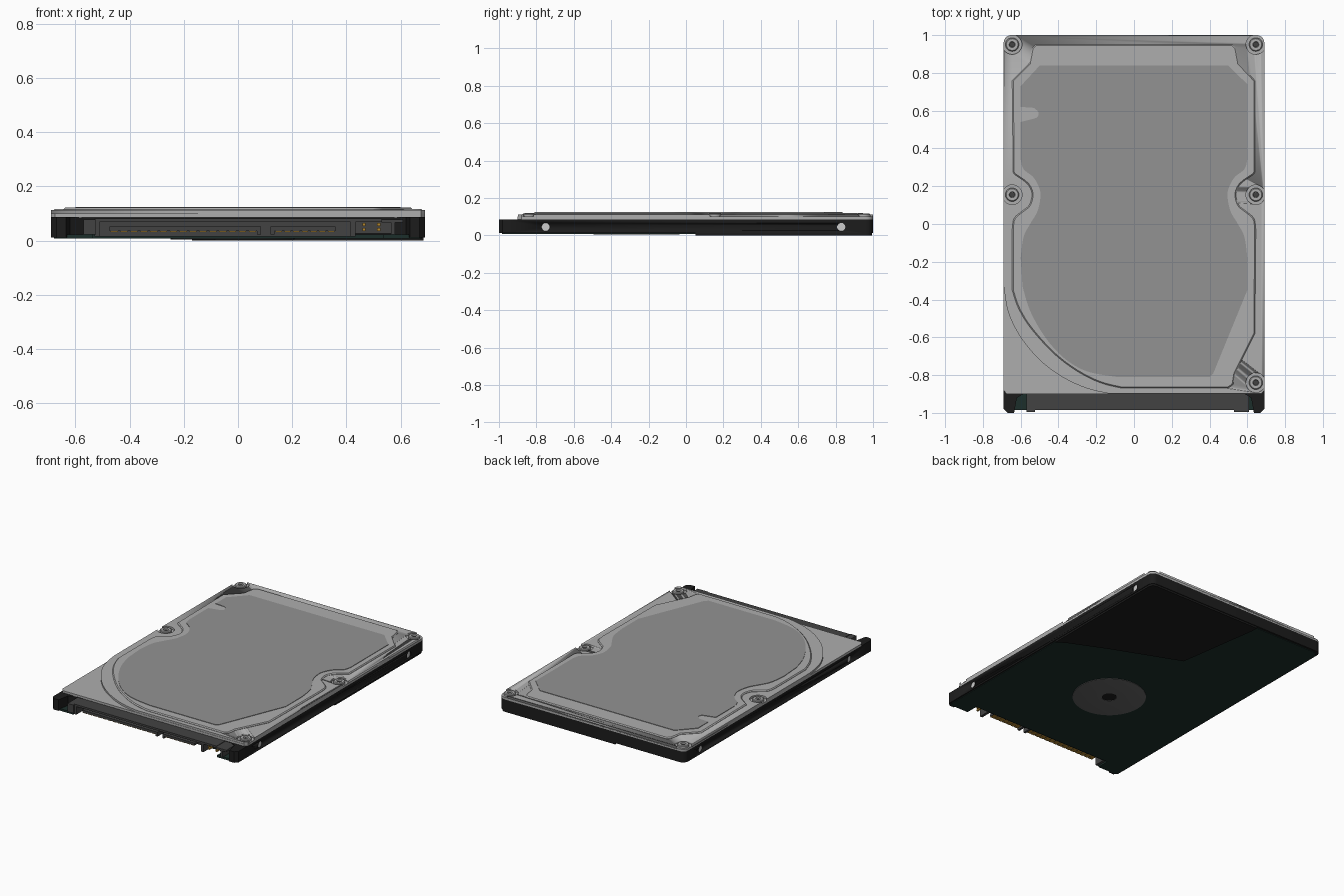
import bpy, bmesh, math
from mathutils import Vector

if "Cube" in bpy.data.objects:
    bpy.data.objects.remove(bpy.data.objects["Cube"])


def material(name, r, g, b):
    m = bpy.data.materials.new(name)
    m.diffuse_color = (r, g, b, 1)
    m.use_nodes = True
    m.node_tree.nodes["Principled BSDF"].inputs["Base Color"].default_value = m.diffuse_color
    return m


BLACK = material("black_casting", 0.012, 0.012, 0.012)
GREEN = material("board_green", 0.012, 0.028, 0.024)
PLASTIC = material("dark_plastic", 0.055, 0.055, 0.055)
STEEL = material("steel", 0.42, 0.42, 0.42)
LABEL = material("label_grey", 0.29, 0.29, 0.29)
MOTOR = material("motor_grey", 0.13, 0.13, 0.13)
LIGHT = material("bright_metal", 0.7, 0.7, 0.7)
GOLD = material("gold", 0.45, 0.24, 0.03)


def finish(name, bm, mat):
    bmesh.ops.recalc_face_normals(bm, faces=bm.faces)
    me = bpy.data.meshes.new(name)
    bm.to_mesh(me)
    bm.free()
    ob = bpy.data.objects.new(name, me)
    bpy.context.collection.objects.link(ob)
    if mat:
        me.materials.append(mat)
    bpy.ops.object.select_all(action='DESELECT')
    ob.select_set(True)
    bpy.context.view_layer.objects.active = ob
    bpy.ops.object.shade_smooth_by_angle(angle=math.radians(30))
    return ob


def prism(name, pts, z0, z1, mat, bevel=0):
    bm = bmesh.new()
    face = bm.faces.new([bm.verts.new((x, y, z0)) for x, y in pts])
    top = bmesh.ops.extrude_face_region(bm, geom=[face])["geom"]
    bmesh.ops.translate(bm, vec=(0, 0, z1 - z0),
                        verts=[v for v in top if isinstance(v, bmesh.types.BMVert)])
    ob = finish(name, bm, mat)
    if bevel:
        b = ob.modifiers.new("edge", 'BEVEL')
        b.width, b.segments, b.limit_method = bevel, 1, 'ANGLE'
        b.angle_limit = math.radians(50)
    return ob


def box(name, x0, x1, y0, y1, z0, z1, mat):
    return prism(name, [(x0, y0), (x1, y0), (x1, y1), (x0, y1)], z0, z1, mat)


def lathe(name, profile, cx, cy, mat, seg=32):
    bm = bmesh.new()
    rings = [[bm.verts.new((cx + r * math.cos(math.tau * i / seg),
                            cy + r * math.sin(math.tau * i / seg), z)) for i in range(seg)]
             for r, z in profile]
    for a, b in zip(rings, rings[1:]):
        for i in range(seg):
            j = (i + 1) % seg
            bm.faces.new((a[i], a[j], b[j], b[i]))
    bm.faces.new(rings[0])
    bm.faces.new(rings[-1])
    return finish(name, bm, mat)


def cylinder_x(name, x0, x1, y, z, r, mat, seg=20):
    ob = lathe(name, [(r, x0), (r, x1)], 0, 0, mat, seg)
    ob.rotation_euler = (0, math.pi / 2, 0)
    ob.location = (0, y, z)
    return ob


def cut(ob, cutter):
    m = ob.modifiers.new("cut", 'BOOLEAN')
    m.operation, m.object, m.solver = 'DIFFERENCE', cutter, 'EXACT'
    cutter.hide_render = True
    cutter.hide_viewport = True


def arc(cx, cy, r, a0, a1, n=6):
    return [(cx + r * math.cos(math.radians(a0 + (a1 - a0) * i / n)),
             cy + r * math.sin(math.radians(a0 + (a1 - a0) * i / n))) for i in range(n + 1)]


def curve(pts, n=4):
    # smooth open curve through the points
    p = [Vector(q) for q in [pts[0]] + pts + [pts[-1]]]
    out = []
    for a, b, c, d in zip(p, p[1:], p[2:], p[3:]):
        for i in range(n):
            t = i / n
            out.append(tuple(0.5 * (2 * b + (c - a) * t + (2 * a - 5 * b + 4 * c - d) * t * t
                                    + (3 * b - a - 3 * c + d) * t ** 3)))
    return out + [pts[-1]]


def mirrored(pts):
    return [(-x, y) for x, y in reversed(pts)]


REAR = arc(0.65, 0.96, 0.04, 0, 90) + arc(-0.65, 0.96, 0.04, 90, 180)

# cast base with open front between two corner posts
front_right = [(0.57, -0.89), (0.62, -0.92), (0.635, -1), (0.67, -1), (0.69, -0.98)]
base = prism("base_casting", mirrored(front_right) + front_right + REAR, 0.012, 0.086, BLACK)

# raised underside of the casting
prism("base_bulge", [(0.685, 0.05), (0.62, 0.09), (0.375, 0.2), (-0.085, 0.384), (-0.17, 0.95),
                     (-0.17, 0.995)] + arc(0.65, 0.96, 0.035, 90, 0), 0, 0.014, BLACK)

# circuit board, notched around the connector
prism("circuit_board", [(-0.67, -0.985), (-0.535, -0.985), (-0.535, -0.9), (0.535, -0.9),
                        (0.535, -0.985), (0.67, -0.985), (0.68, -0.97), (0.68, 0.06),
                        (0.375, 0.21), (-0.08, 0.39), (-0.165, 0.96), (-0.17, 0.985),
                        (-0.65, 0.985), (-0.68, 0.96), (-0.68, -0.97)], 0.008, 0.022, GREEN)

# spindle motor plate
lathe("motor_plate", [(0.23, 0.01), (0.23, 0.005), (0.226, 0.004), (0.047, 0.004), (0.045, 0.01)],
      -0.02, -0.265, MOTOR, 48)
lathe("motor_hub_hole", [(0.046, 0.01), (0.046, 0.0055)], -0.02, -0.265, BLACK, 24)

# threaded side mounting holes
for sx in (-1, 1):
    for y in (-0.75, 0.83):
        cut(base, cylinder_x("side_hole_cutter", sx * 0.66, sx * 0.72, y, 0.045, 0.022, None))
        cylinder_x("side_hole_insert", sx * 0.655, sx * 0.684, y, 0.045, 0.0225, LIGHT)

# lid: flange, main tier with a curved front corner, raised plateau, label
prism("lid_flange", [(-0.675, -0.9), (0.675, -0.9), (0.69, -0.88)] + REAR + [(-0.69, -0.88)],
      0.085, 0.1, STEEL)
front_sweep = curve([(-0.69, -0.33), (-0.665, -0.47), (-0.6, -0.6), (-0.5, -0.72),
                     (-0.38, -0.81), (-0.25, -0.87), (-0.13, -0.898)])
tier = prism("lid_tier", front_sweep + [(0.675, -0.898), (0.69, -0.88)] + REAR, 0.095, 0.113, STEEL)

notch = curve([(0.64, 0.29), (0.635, 0.265), (0.585, 0.23), (0.555, 0.2), (0.54, 0.155),
               (0.555, 0.1), (0.59, 0.07), (0.635, 0.03), (0.645, -0.03)])
plateau_sweep = curve([(-0.645, -0.35), (-0.61, -0.45), (-0.54, -0.56), (-0.42, -0.69),
                       (-0.3, -0.78), (-0.18, -0.84), (-0.07, -0.868)])
prism("lid_plateau", plateau_sweep + [(0.5, -0.868), (0.525, -0.85), (0.535, -0.79), (0.64, -0.58)]
      + notch[::-1] + [(0.64, 0.76), (0.555, 0.85), (0.54, 0.93), (0.52, 0.95), (-0.52, 0.95),
                       (-0.54, 0.93), (-0.555, 0.85), (-0.645, 0.76)]
      + mirrored(notch)[::-1], 0.1, 0.121, STEEL, 0.006)

label_notch = curve([(0.6, 0.34), (0.585, 0.29), (0.535, 0.25), (0.505, 0.2), (0.495, 0.15),
                     (0.51, 0.07), (0.55, 0.0), (0.585, -0.07), (0.6, -0.18)])
label_sweep = curve([(-0.59, -0.33), (-0.55, -0.46), (-0.47, -0.6), (-0.37, -0.71),
                     (-0.25, -0.78), (-0.09, -0.81)])
prism("label", label_sweep + [(0.4, -0.81), (0.42, -0.79), (0.6, -0.35)] + label_notch[::-1]
      + [(0.6, 0.74), (0.5, 0.838), (-0.5, 0.838), (-0.6, 0.73), (-0.6, 0.62), (-0.53, 0.615)]
      + arc(-0.53, 0.583, 0.025, 60, -60) + [(-0.54, 0.555), (-0.6, 0.54)]
      + mirrored(label_notch)[::-1], 0.118, 0.124, LABEL)

# lid screws sitting in round recesses
for x, y in ((-0.645, 0.95), (0.645, 0.95), (-0.645, 0.155), (0.645, 0.155), (0.645, -0.84)):
    cut(tier, lathe("screw_recess_cutter", [(0.052, 0.09), (0.052, 0.13)], x, y, None))
    lathe("lid_screw", [(0.036, 0.098), (0.036, 0.112), (0.031, 0.116), (0.016, 0.116),
                        (0.014, 0.106)], x, y, STEEL, 24)
    lathe("lid_screw_socket", [(0.015, 0.1), (0.015, 0.107)], x, y, PLASTIC, 6)

# connector housing
box("connector_back", -0.53, 0.42, -0.91, -0.87, 0.014, 0.08, PLASTIC)
box("connector_roof", -0.53, 0.53, -0.985, -0.87, 0.068, 0.081, PLASTIC)
box("connector_left_end", -0.57, -0.525, -0.995, -0.87, 0.022, 0.078, PLASTIC)
for x in (-0.53, 0.415):
    box("connector_wall", x, x + 0.018, -0.985, -0.87, 0.014, 0.08, PLASTIC)

# contact tongues with end keys and gold contacts
for x0, x1, count in ((-0.475, 0.085, 15), (0.12, 0.36, 7)):
    box("connector_tongue", x0, x1, -0.975, -0.89, 0.036, 0.051, PLASTIC)
    key = x1 - 0.014 if count == 15 else x0
    box("connector_key", key, key + 0.014, -0.975, -0.89, 0.022, 0.037, PLASTIC)
    a, b = (x0, key) if count == 15 else (key + 0.014, x1)
    pitch = (b - a) / count
    for i in range(count):
        c = a + pitch * (i + 0.5)
        box("gold_contact", c - pitch * 0.36, c + pitch * 0.36, -0.973, -0.905, 0.032, 0.037, GOLD)

# jumper block beside the connector
box("jumper_back", 0.43, 0.57, -0.92, -0.87, 0.026, 0.07, PLASTIC)
box("jumper_end", 0.53, 0.61, -0.995, -0.88, 0.066, 0.078, PLASTIC)
box("jumper_wall", 0.565, 0.58, -0.995, -0.88, 0.022, 0.07, PLASTIC)
for x in (0.465, 0.52):
    for z in (0.036, 0.054):
        box("jumper_pin", x - 0.006, x + 0.006, -0.975, -0.9, z, z + 0.01, GOLD)
